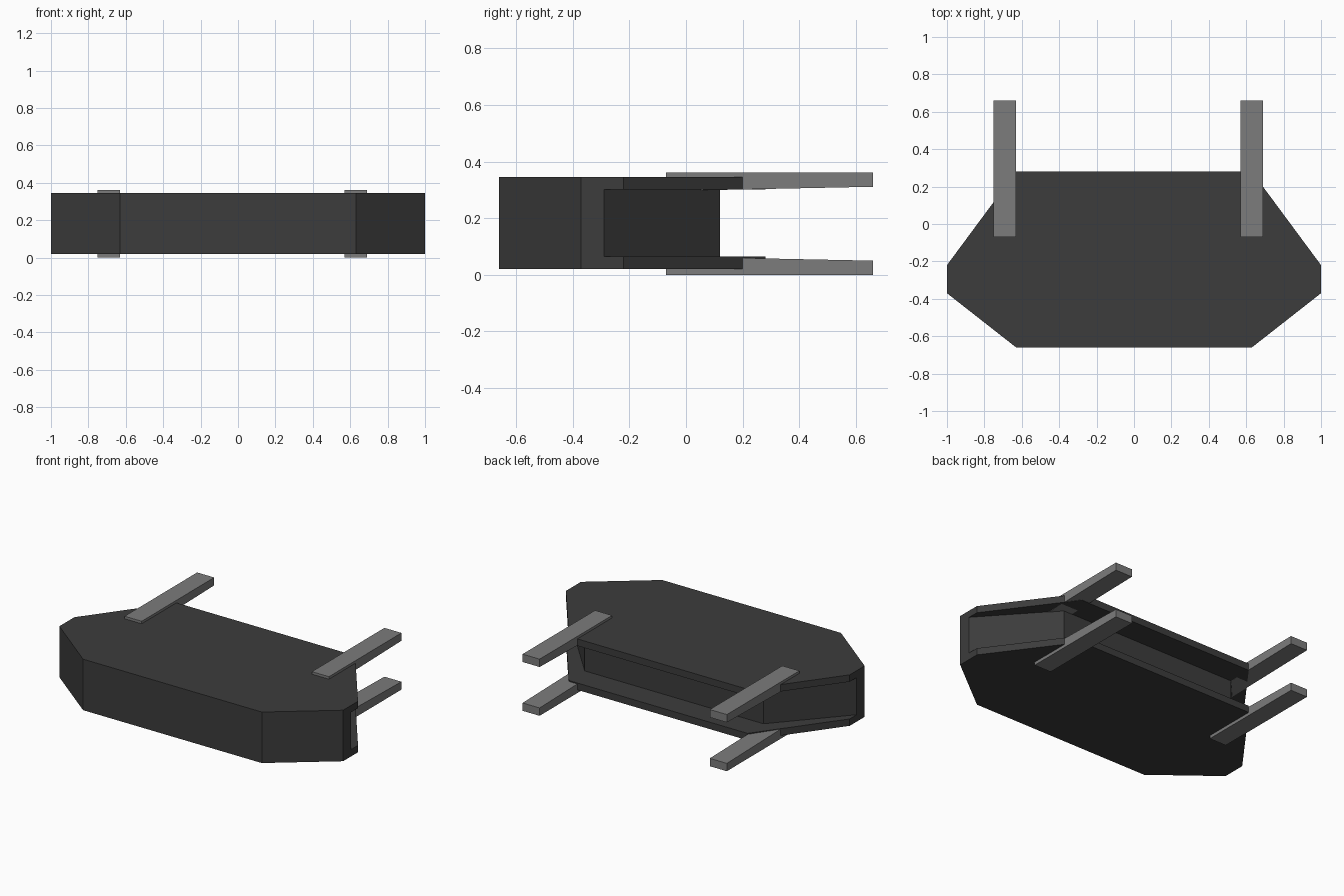
import bpy, bmesh
from mathutils import Matrix

if "Cube" in bpy.data.objects:
    bpy.data.objects.remove(bpy.data.objects["Cube"])


def material(name, value):
    mat = bpy.data.materials.new(name)
    mat.diffuse_color = (value, value, value, 1)
    mat.use_nodes = True
    mat.node_tree.nodes["Principled BSDF"].inputs["Base Color"].default_value = mat.diffuse_color
    return mat


def extrude_profile(name, points, direction, mat=None):
    """Flat profile of 3D points extruded along a direction."""
    bm = bmesh.new()
    face = bm.faces.new([bm.verts.new(p) for p in points])
    new = bmesh.ops.extrude_face_region(bm, geom=[face])["geom"]
    bmesh.ops.translate(bm, vec=direction,
                        verts=[v for v in new if isinstance(v, bmesh.types.BMVert)])
    bmesh.ops.recalc_face_normals(bm, faces=bm.faces[:])
    mesh = bpy.data.meshes.new(name)
    bm.to_mesh(mesh)
    bm.free()
    obj = bpy.data.objects.new(name, mesh)
    bpy.context.collection.objects.link(obj)
    if mat:
        mesh.materials.append(mat)
    return obj


def symmetric(half, z):
    """Complete a right-hand half outline with its mirror image."""
    return [(x, y, z) for x, y in half] + [(-x, y, z) for x, y in reversed(half)]


dark = material("dark_grey", 0.045)
mid = material("mid_grey", 0.2)

# Eight-sided body
outline = [(0.63, -0.66), (1.0, -0.37), (1.0, -0.22), (0.63, 0.28)]
body = extrude_profile("body", symmetric(outline, 0.02), (0, 0, 0.325), dark)

# Deep groove around the rear three sides
groove = [(0.63, 0.12), (1.0, -0.29), (1.2, -0.29), (1.2, 0.5)]
cutter = extrude_profile("groove_cutter", symmetric(groove, 0.064), (0, 0, 0.237), dark)
cutter.hide_render = True
cut = body.modifiers.new("groove", "BOOLEAN")
cut.operation = "DIFFERENCE"
cut.solver = "EXACT"
cut.object = cutter
bpy.context.view_layer.objects.active = body
bpy.ops.object.modifier_apply(modifier=cut.name)
bpy.data.objects.remove(cutter)

# Tapered prongs, above and below, left and right
for side, x in (("left", -0.75), ("right", 0.57)):
    for level in ("upper", "lower"):
        profile = [(-0.07, 0.361), (0.66, 0.361), (0.66, 0.311), (-0.07, 0.296)]
        if level == "lower":
            profile = [(y, 0.361 - z) for y, z in profile]
        extrude_profile(f"{level}_{side}_prong", [(x, y, z) for y, z in profile],
                        (0.12, 0, 0), mid)
